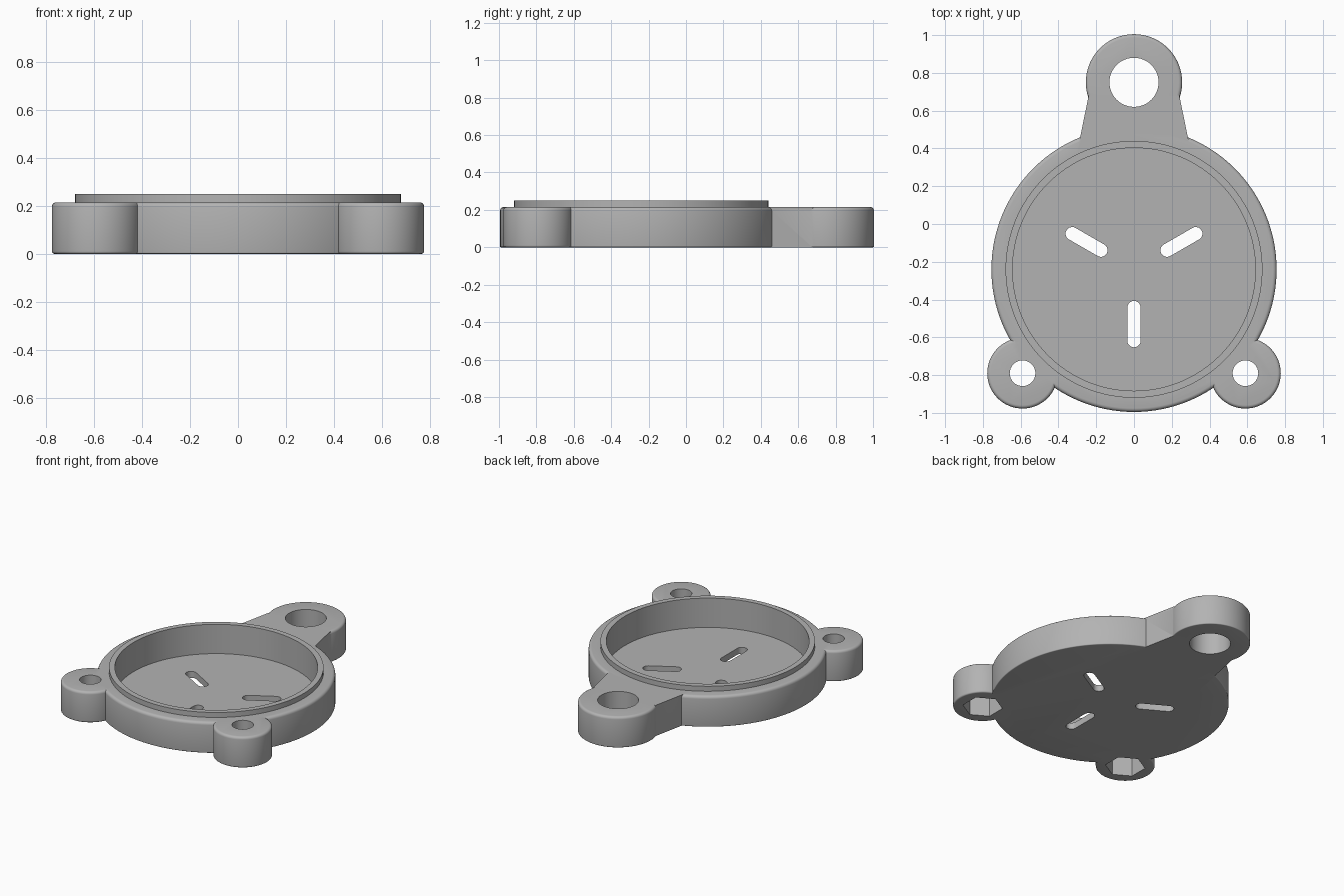
import bpy, bmesh
from math import cos, sin, pi, radians
from mathutils import Matrix, Vector

if "Cube" in bpy.data.objects:
    bpy.data.objects.remove(bpy.data.objects["Cube"])

DISC_Y = -0.24      # centre of the round housing
TOP = 0.215         # height of the body
LUGS = [(0.59, -0.79), (-0.59, -0.79)]
RING = (0, 0.75)    # centre of the hanging ring

grey = bpy.data.materials.new("grey plastic")
grey.use_nodes = True
colour = (0.45, 0.45, 0.45, 1)
grey.diffuse_color = colour
grey.node_tree.nodes["Principled BSDF"].inputs["Base Color"].default_value = colour


def extrude(name, outline, z0, z1):
    """Solid prism from a flat outline."""
    bm = bmesh.new()
    low = [bm.verts.new((x, y, z0)) for x, y in outline]
    high = [bm.verts.new((x, y, z1)) for x, y in outline]
    bm.faces.new(low)
    bm.faces.new(high)
    for i in range(len(low)):
        j = (i + 1) % len(low)
        bm.faces.new((low[i], low[j], high[j], high[i]))
    return finish(name, bm)


def finish(name, bm):
    bmesh.ops.recalc_face_normals(bm, faces=bm.faces)
    mesh = bpy.data.meshes.new(name)
    bm.to_mesh(mesh)
    bm.free()
    mesh.materials.append(grey)
    obj = bpy.data.objects.new(name, mesh)
    bpy.context.collection.objects.link(obj)
    return obj


def circle(x, y, r, n, turn=0.0):
    return [(x + r * cos(turn + 2 * pi * i / n), y + r * sin(turn + 2 * pi * i / n))
            for i in range(n)]


def rounded_disc(name, x, y, r, n, top_round, base_round):
    """Cylinder with rounded upper and lower rims, from stacked rings."""
    profile = []
    for k in range(5):
        a = pi / 2 * k / 4
        profile.append((r - base_round * (1 - sin(a)), base_round * (1 - cos(a))))
    for k in range(5):
        a = pi / 2 * k / 4
        profile.append((r - top_round * (1 - cos(a)), TOP - top_round * (1 - sin(a))))
    bm = bmesh.new()
    rings = [[bm.verts.new((px, py, z)) for px, py in circle(x, y, rad, n)]
             for rad, z in profile]
    for a, b in zip(rings, rings[1:]):
        for i in range(n):
            j = (i + 1) % n
            bm.faces.new((a[i], a[j], b[j], b[i]))
    bm.faces.new(rings[0])
    bm.faces.new(rings[-1])
    return finish(name, bm)


def combine(target, tool, operation):
    mod = target.modifiers.new(operation.lower(), 'BOOLEAN')
    mod.operation = operation
    mod.solver = 'EXACT'
    mod.object = tool
    bpy.context.view_layer.objects.active = target
    bpy.ops.object.modifier_apply(modifier=mod.name)
    bpy.data.objects.remove(tool)


# Round housing with arm, ring and two screw lugs
body = rounded_disc("holder_body", 0, DISC_Y, 0.755, 128, 0.02, 0.006)
arm = extrude("arm", [(-0.334, 0.22), (0.334, 0.22), (0.24, 0.68), (-0.24, 0.68)], 0, TOP)
combine(body, arm, 'UNION')
combine(body, rounded_disc("ring", *RING, 0.255, 72, 0.018, 0.006), 'UNION')
for x, y in LUGS:
    combine(body, rounded_disc("lug", x, y, 0.187, 64, 0.018, 0.01), 'UNION')

# Raised lip around the bowl
combine(body, extrude("lip", circle(0, DISC_Y, 0.68, 128), 0.1, 0.25), 'UNION')

# Bowl and round holes
combine(body, extrude("bowl", circle(0, DISC_Y, 0.643, 128), 0.045, 0.4), 'DIFFERENCE')
combine(body, extrude("ring_hole", circle(*RING, 0.13, 48), -0.1, 0.4), 'DIFFERENCE')
for x, y in LUGS:
    combine(body, extrude("screw_hole", circle(x, y, 0.068, 32), -0.1, 0.4), 'DIFFERENCE')
    combine(body, extrude("nut_pocket", circle(x, y, 0.127, 6, pi / 6), -0.1, 0.13), 'DIFFERENCE')

# Three radial slots through the floor
for angle in (30, 150, 270):
    turn = Matrix.Rotation(radians(angle), 2)
    half = [(0.378 + 0.035 * cos(a), 0.035 * sin(a))
            for a in (pi * k / 10 - pi / 2 for k in range(11))]
    slot = half + [(0.58 - x, -y) for x, y in half]
    placed = [turn @ Vector(p) + Vector((0, DISC_Y)) for p in slot]
    combine(body, extrude("slot", placed, -0.1, 0.2), 'DIFFERENCE')

bpy.ops.object.select_all(action='DESELECT')
body.select_set(True)
bpy.context.view_layer.objects.active = body
bpy.ops.object.shade_smooth_by_angle(angle=radians(30))
